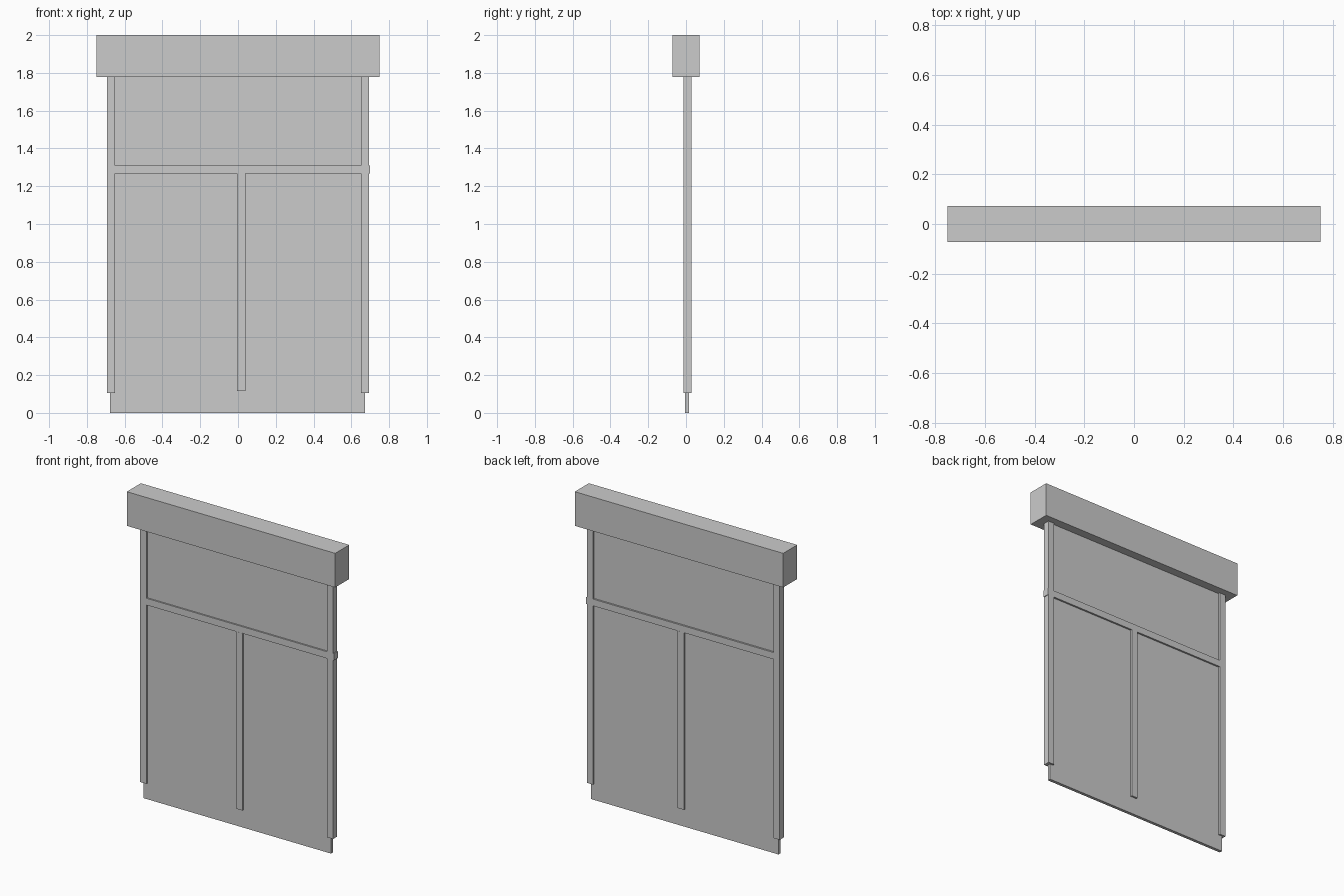
import bpy

if "Cube" in bpy.data.objects:
    bpy.data.objects.remove(bpy.data.objects["Cube"])


def box(name, x, y, z):
    """Axis-aligned box from (min, max) ranges."""
    spans = (x, y, z)
    bpy.ops.mesh.primitive_cube_add(size=1, location=[(a + b) / 2 for a, b in spans])
    ob = bpy.context.object
    ob.name = name
    ob.scale = [b - a for a, b in spans]
    bpy.ops.object.transform_apply(location=False, rotation=False, scale=True)
    return ob


HEAD_Z = 1.778          # underside of the header
FRAME_Y = (-0.014, 0.028)

# Header box across the top
box("header", (-0.75, 0.75), (-0.072, 0.072), (HEAD_Z, 2.0))

# Thin door panel
box("panel", (-0.677, 0.673), (-0.004, 0.016), (0, HEAD_Z))

# Side stiles
for side, x in (("left", (-0.694, -0.65)), ("right", (0.65, 0.694))):
    box(side + "_stile", x, FRAME_Y, (0.104, HEAD_Z))

# Horizontal rail, just overshooting the right stile
box("cross_rail", (-0.692, 0.699), (-0.0135, 0.0275), (1.267, 1.311))

# Central upright below the rail
box("centre_upright", (-0.004, 0.041), FRAME_Y, (0.115, 1.268))
